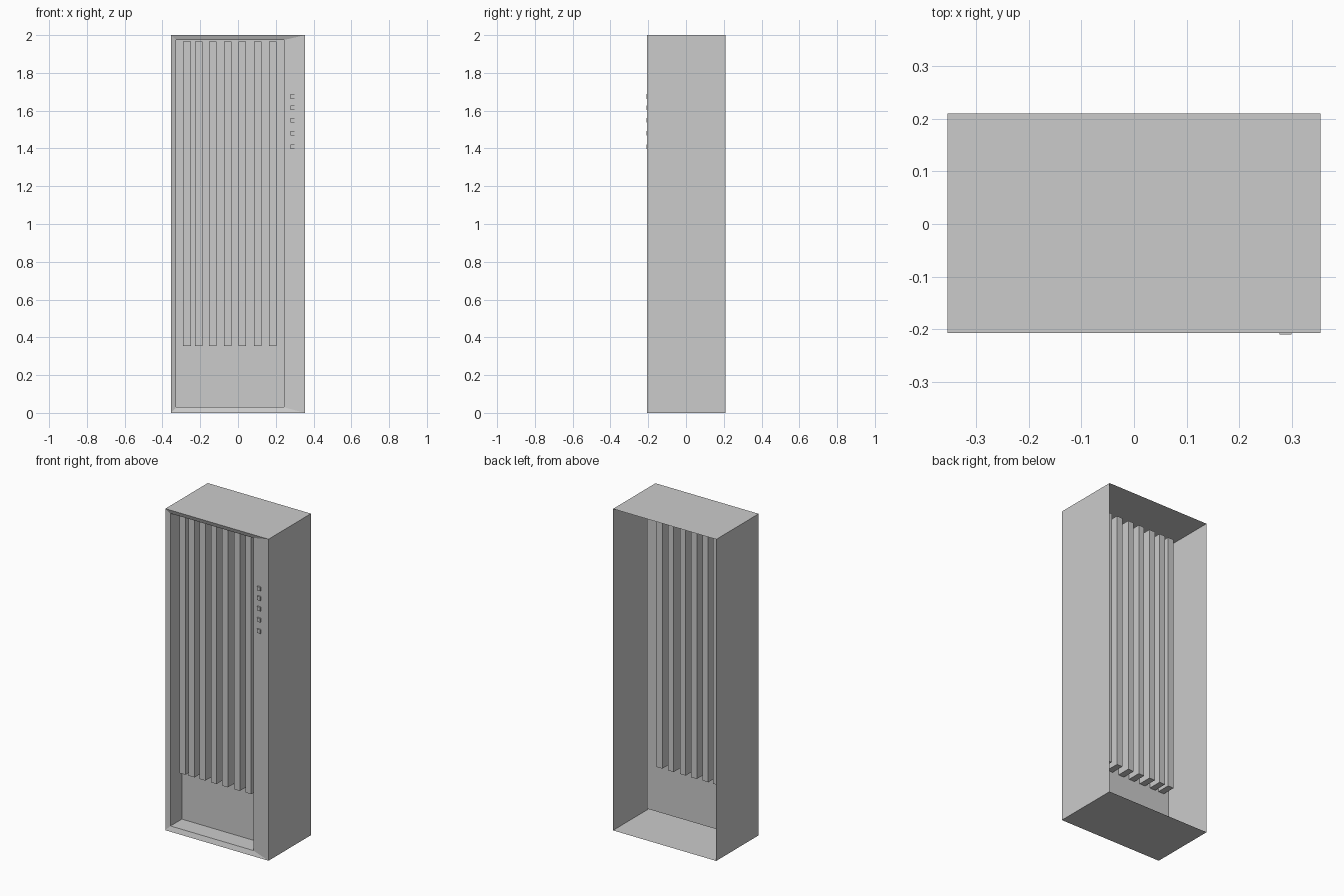
import bpy
import bmesh

if "Cube" in bpy.data.objects:
    bpy.data.objects.remove(bpy.data.objects["Cube"])


def link(bm, name):
    mesh = bpy.data.meshes.new(name)
    bm.to_mesh(mesh)
    bm.free()
    obj = bpy.data.objects.new(name, mesh)
    bpy.context.collection.objects.link(obj)
    return obj


def box(name, x, y, z):
    bm = bmesh.new()
    bmesh.ops.create_cube(bm, size=1)
    for v in bm.verts:
        for i, (lo, hi) in enumerate((x, y, z)):
            v.co[i] = lo if v.co[i] < 0 else hi
    return link(bm, name)


# Cabinet shell: open back, bevelled front frame with a wide right strip,
# and a recess that ends in a flat panel
bm = bmesh.new()
sections = [  # x left, x right, z bottom, z top, y
    (-0.355, 0.355, 0.0, 2.0, 0.21),
    (-0.355, 0.355, 0.0, 2.0, -0.207),
    (-0.327, 0.243, 0.03, 1.974, -0.197),
    (-0.327, 0.327, 0.03, 1.974, -0.085),
]
rings = []
for x0, x1, z0, z1, y in sections:
    corners = ((x0, z0), (x1, z0), (x1, z1), (x0, z1))
    rings.append([bm.verts.new((x, y, z)) for x, z in corners])
for a, b in zip(rings, rings[1:]):
    for i in range(4):
        j = (i + 1) % 4
        bm.faces.new((a[i], a[j], b[j], b[i]))
bm.faces.new(rings[-1])
bmesh.ops.recalc_face_normals(bm, faces=bm.faces)
# make the front panel face forward
bm.faces.ensure_lookup_table()
if bm.faces[-1].normal.y > 0:
    bmesh.ops.reverse_faces(bm, faces=bm.faces)
link(bm, "cabinet_shell")

# Vertical fins passing through the recessed panel
for n, x in enumerate((-0.29, -0.227, -0.153, -0.075, 0.002, 0.085, 0.163)):
    box(f"fin_{n + 1}", (x, x + 0.04), (-0.16, 0.0), (0.355, 1.965))

# Row of small buttons on the right strip
for n, z in enumerate((1.675, 1.615, 1.55, 1.48, 1.41)):
    box(f"button_{n + 1}", (0.277, 0.3), (-0.21, -0.19), (z - 0.012, z + 0.012))
